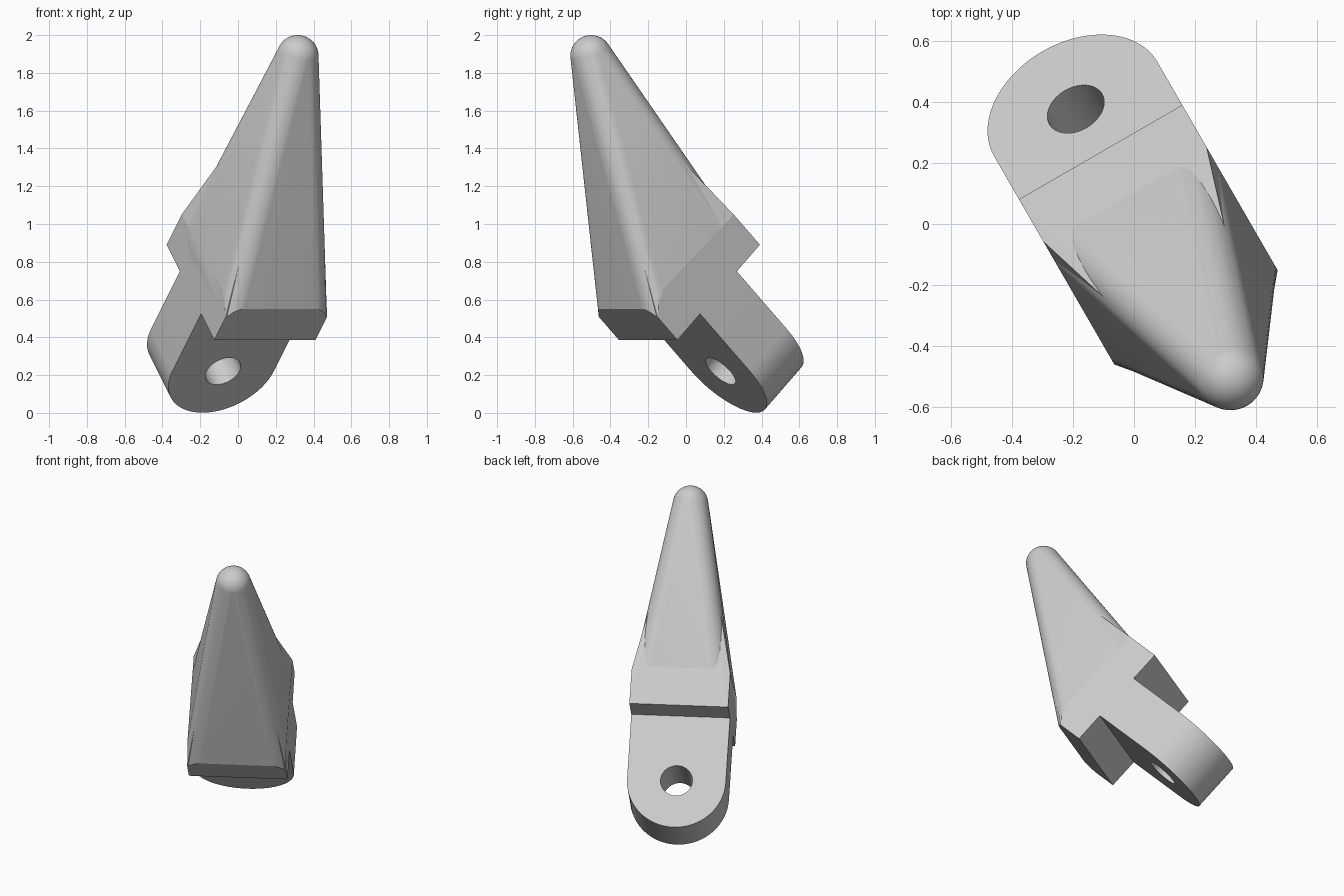
import bpy, bmesh, math
from mathutils import Matrix, Vector

cube = bpy.data.objects.get("Cube")
if cube:
    bpy.data.objects.remove(cube, do_unlink=True)

grey = bpy.data.materials.new("plain_grey")
grey.use_nodes = True
COLOUR = (0.6, 0.6, 0.6, 1)
grey.diffuse_color = COLOUR
grey.node_tree.nodes["Principled BSDF"].inputs["Base Color"].default_value = COLOUR

# Local frame: x = width, y = along the shank, z = across its thickness
side = Vector((-math.cos(math.pi / 6), -0.5, 0))
forward = Vector((0.5, -math.cos(math.pi / 6), 0))
up = Vector((0, 0, 1))
along, across = (forward + up).normalized(), (up - forward).normalized()
FRAME = Matrix((side, along, across)).transposed().to_4x4()
FRAME.translation = side * -0.023

HALF = 0.31       # half width of shank and base
BACK = 0.446      # where the shoulder starts
LOW, HIGH = 0.10, 0.813
ROUND = 0.11      # radius of the tip and the ridges


def hull(bm):
    """Replace the contents by their convex hull."""
    points = {tuple(round(c, 5) for c in v.co) for v in bm.verts}
    bm.clear()
    for p in sorted(points):
        bm.verts.new(p)
    res = bmesh.ops.convex_hull(bm, input=bm.verts[:])
    loose = [v for v in bm.verts if not v.link_faces]
    bmesh.ops.delete(bm, geom=loose, context='VERTS')
    bmesh.ops.dissolve_limit(bm, angle_limit=0.002, verts=bm.verts[:], edges=bm.edges[:])


def finish(bm, name):
    bmesh.ops.recalc_face_normals(bm, faces=bm.faces[:])
    mesh = bpy.data.meshes.new(name)
    bm.to_mesh(mesh)
    bm.free()
    mesh.materials.append(grey)
    ob = bpy.data.objects.new(name, mesh)
    bpy.context.collection.objects.link(ob)
    ob.matrix_world = FRAME
    bpy.ops.object.select_all(action='DESELECT')
    ob.select_set(True)
    bpy.context.view_layer.objects.active = ob
    return ob


def smooth():
    bpy.ops.object.shade_smooth_by_angle(angle=math.radians(25))


# Base block, tapering into a flat-sided core that ends inside the tip
bm = bmesh.new()
outline = [(BACK, LOW), (0.62, LOW), (0.70, 0.228), (0.672, HIGH), (BACK, HIGH)]
for s in (-1, 1):
    for y, z in outline:
        bm.verts.new((s * HALF, y, z))
    bm.verts.new((s * 0.08, 1.75, 0.845))
hull(bm)
finish(bm, "base_block")

# Tooth with rounded ridges running from the base to the ball tip
bm = bmesh.new()


def ball(x, y, z):
    bmesh.ops.create_uvsphere(bm, u_segments=40, v_segments=24, radius=ROUND,
                              matrix=Matrix.Translation((x, y, z)))


ball(0, 1.756, 0.917)
for s in (-1, 1):
    ball(s * 0.263, 0.382, 0.042)
    ball(s * 0.20, 0.672, HIGH - ROUND)
hull(bm)
# Trim to the faces of the base block
for co, no in (((HALF, 0, 0), (1, 0, 0)), ((-HALF, 0, 0), (-1, 0, 0)),
               ((0, BACK, 0), (0, -1, 0)), ((0, 0, LOW), (0, 0, -1))):
    bmesh.ops.bisect_plane(bm, geom=bm.verts[:] + bm.edges[:] + bm.faces[:],
                           plane_co=co, plane_no=no, clear_outer=True)
hull(bm)
finish(bm, "tooth")
smooth()

# Flat shank with a rounded end and a pin hole
EYE = 0.016
BOTTOM, TOP = 0.296, 0.614
bm = bmesh.new()
STEPS = 48
ring = [(HALF * math.cos(a), EYE - HALF * math.sin(a))
        for a in (math.pi * i / STEPS for i in range(STEPS + 1))]
ring += [(-HALF, 0.55), (HALF, 0.55)]
face = bm.faces.new([bm.verts.new((x, y, BOTTOM)) for x, y in ring])
ext = bmesh.ops.extrude_face_region(bm, geom=[face], use_keep_orig=True)
bmesh.ops.translate(bm, vec=(0, 0, TOP - BOTTOM),
                    verts=[g for g in ext["geom"] if isinstance(g, bmesh.types.BMVert)])
shank = finish(bm, "shank")

bm = bmesh.new()
bmesh.ops.create_cone(bm, cap_ends=True, segments=48, radius1=0.1, radius2=0.1, depth=1,
                      matrix=Matrix.Translation((0, EYE, (BOTTOM + TOP) / 2)))
cutter = finish(bm, "pin_hole_cutter")
cutter.hide_render = True
cutter.hide_set(True)

cut = shank.modifiers.new("pin_hole", 'BOOLEAN')
cut.operation = 'DIFFERENCE'
cut.solver = 'EXACT'
cut.object = cutter
bpy.context.view_layer.objects.active = shank
shank.select_set(True)
bpy.ops.object.modifier_apply(modifier=cut.name)
bpy.data.objects.remove(cutter, do_unlink=True)
smooth()
